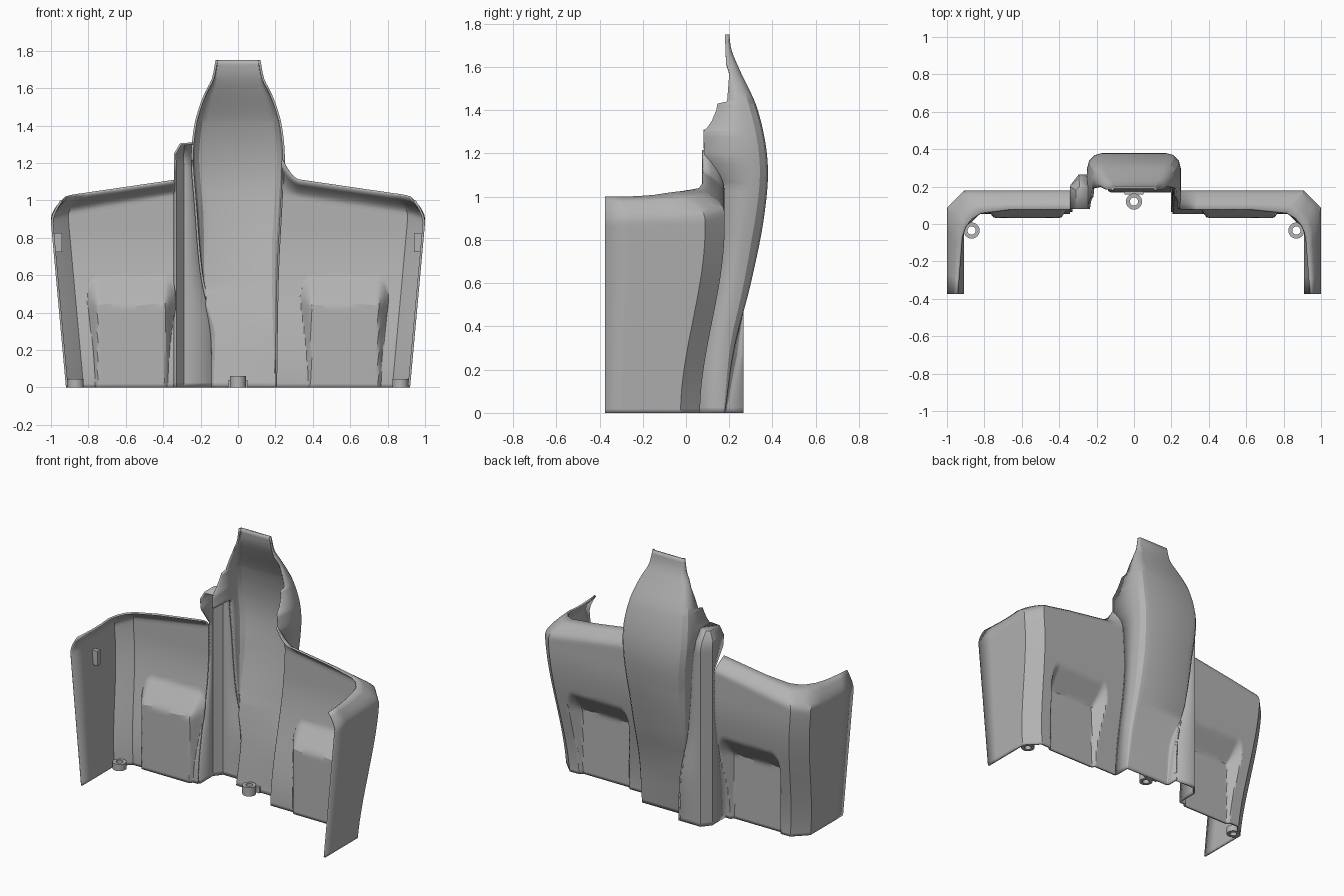
import bpy, bmesh, math
from mathutils import Vector

if "Cube" in bpy.data.objects:
    bpy.data.objects.remove(bpy.data.objects["Cube"])

grey = bpy.data.materials.new("matte_grey")
grey.use_nodes = True
grey.diffuse_color = (0.45, 0.45, 0.45, 1)
grey.node_tree.nodes["Principled BSDF"].inputs["Base Color"].default_value = (0.45, 0.45, 0.45, 1)

SHELL = 0.012


def lerp(a, b, f):
    return a + (b - a) * f


def table(pts, z, smooth=False):
    """Interpolate (z, value) pairs, straight or with cubic tangents."""
    if z <= pts[0][0]:
        return pts[0][1]
    for i in range(len(pts) - 1):
        (z0, a), (z1, b) = pts[i], pts[i + 1]
        if z <= z1:
            t = (z - z0) / (z1 - z0)
            if not smooth:
                return lerp(a, b, t)
            p, q = pts[max(i - 1, 0)], pts[min(i + 2, len(pts) - 1)]
            m0 = (b - p[1]) / (z1 - p[0]) * (z1 - z0)
            m1 = (q[1] - a) / (q[0] - z0) * (z1 - z0)
            return ((2*t**3 - 3*t*t + 1) * a + (t**3 - 2*t*t + t) * m0
                    + (3*t*t - 2*t**3) * b + (t**3 - t*t) * m1)
    return pts[-1][1]


def finish(name, bm, angle=28):
    mesh = bpy.data.meshes.new(name)
    bm.to_mesh(mesh)
    bm.free()
    ob = bpy.data.objects.new(name, mesh)
    bpy.context.collection.objects.link(ob)
    mesh.materials.append(grey)
    bpy.ops.object.select_all(action='DESELECT')
    ob.select_set(True)
    bpy.context.view_layer.objects.active = ob
    bpy.ops.object.shade_smooth_by_angle(angle=math.radians(angle))
    return ob


def loft(name, rows):
    """Skin rows of points (ordered -x to +x, bottom to top) into a thin shell."""
    bm = bmesh.new()
    vs = [[bm.verts.new(p) for p in r] for r in rows]
    for a, b in zip(vs, vs[1:]):
        for i in range(len(a) - 1):
            bm.faces.new((a[i], b[i], b[i + 1], a[i + 1]))
    ob = finish(name, bm)
    mod = ob.modifiers.new("thickness", 'SOLIDIFY')
    mod.thickness = SHELL
    mod.offset = -1
    return ob


# Shared outlines by height
def panel_y(z):
    t = min(z / 0.85, 1)
    return 0.065 + 0.113 * t * t * (3 - 2 * t)


def wall_x(z):
    return 0.92 + 0.08 * min(z / 0.88, 1)


RIGHT_X = [(0, .21), (.6, .22), (1.0, .24), (1.2, .25), (1.3, .247), (1.42, .23),
           (1.52, .2), (1.57, .18), (1.6, .165), (1.65, .14), (1.75, .12)]
LEFT_X = [(0, .13), (.3, .138), (.6, .2), (1.0, .235), (1.2, .25), (1.3, .247)] + RIGHT_X[5:]
BACK_Y = [(0, .18), (.3, .224), (.6, .3), (.9, .36), (1.15, .378),
          (1.4, .332), (1.6, .242), (1.68, .21), (1.75, .2)]
FLANK_Y = [(1.05, .178), (1.18, .085), (1.3, .08), (1.34, .115), (1.4, .14),
           (1.43, .145), (1.44, .19), (1.57, .2), (1.62, .185), (1.75, .18)]
ROUND = [(0, .01), (.4, .05), (.8, .08), (1.4, .07), (1.75, .015)]


def flank_y(z):
    return panel_y(z) if z < 1.05 else table(FLANK_Y, z)


# Side panels: wall, chamfered corner, back panel with a forward pad, sloped top lip
def pad_y(x, z):
    dx = max(0.395 - x, x - 0.745, 0) * 1.5
    dz = max(z - 0.44, 0) * 0.75
    return 0.045 + math.hypot(dx, dz)


def panel_column(part, f, inner, rows):
    def base(z):
        w, y = wall_x(z), panel_y(z)
        if part == "wall":
            return Vector((w, lerp(-0.375, y - 0.09, f), z))
        if part == "corner":
            return Vector((w - 0.09 * f, y - 0.09 * (1 - f), z))
        x = lerp(w - 0.09, inner(z), f)
        return Vector((x, min(y, pad_y(x, z)), z))

    if part == "wall":
        top, lip = lerp(.88, .9, f), Vector((lerp(.95, .925, f), lerp(-.375, -.07, f), 1 + .02 * f**3))
    elif part == "corner":
        top = lerp(.9, .93, f)
        bulge = 0.06 * f * (1 - f)
        lip = Vector((lerp(.925, .82, f) + bulge, lerp(-.07, .06, f) + bulge, lerp(1.02, 1.04, f)))
    else:
        top, x = lerp(.93, 1.03, f), lerp(.82, inner(1.1), f)
        rise = 0.09 * (max(0.34 - x, 0) / 0.09) ** 2
        lip = Vector((x, lerp(.06, .08, min(f * 3, 1)), 1.04 + .07 * min((.82 - x) / .48, 1) + rise))
    col = [base(top * i / rows) for i in range(rows + 1)]
    s = col[-1]
    c = s + Vector((0, 0, 0.4 * (lip.z - s.z)))
    for k in range(1, 6):
        t = k / 5
        col.append(s * (1 - t)**2 + c * 2 * t * (1 - t) + lip * t * t)
    return col


def side_panel(name, side, inner):
    cols = [panel_column("wall", i / 4, inner, 48) for i in range(5)]
    cols += [panel_column("corner", i / 3, inner, 48) for i in range(1, 4)]
    cols += [panel_column("back", i / 70, inner, 48) for i in range(1, 71)]
    if side > 0:
        cols.reverse()
    loft(name, [[(side * p.x, p.y, p.z) for p in row] for row in zip(*cols)])


side_panel("left_panel", 1, lambda z: table(RIGHT_X, z, True) - 0.004)
side_panel("right_panel", -1, lambda z: 0.342)


# Central spine: bowed channel with rounded back corners and scalloped upper edges
def spine_row(z):
    xl, xr = -table(LEFT_X, z, True), table(RIGHT_X, z, True)
    yb, c = table(BACK_Y, z, True), table(ROUND, z)
    yf = flank_y(z)
    yl = 0.265 if z < 1.205 else yf
    cl = max(-c, min(c, (yb - yl) * 0.8))
    cr = min(c, (yb - yf) * 0.8)
    row = [(xl, yl, z)]
    for a in (0, 30, 60, 90):
        s, k = math.sin(math.radians(a)), math.cos(math.radians(a))
        row.append((xl + abs(cl) * (1 - k), yb - cl * (1 - s), z))
    for a in (90, 60, 30, 0):
        s, k = math.sin(math.radians(a)), math.cos(math.radians(a))
        row.append((xr - cr * (1 - k), yb - cr * (1 - s), z))
    return row + [(xr, yf, z)]


heights = sorted({round(i * 0.025, 3) for i in range(71)} | {1.21, 1.31, 1.32, 1.43, 1.44, 1.57, 1.62})
loft("spine", [spine_row(z) for z in heights])

# Straight vertical duct beside the spine, with a closed chamfered top
duct = []
for i in range(49):
    z = i * 0.025
    y = flank_y(z)
    duct.append([(-.342, y, z), (-.342, .205, z), (-.295, .265, z),
                 (-table(LEFT_X, z, True), .265, z)])
duct.append([(-.342, .08, 1.25), (-.342, .2, 1.25), (-.295, .25, 1.25), (-.245, .25, 1.25)])
duct.append([(-.31, .08, 1.305), (-.31, .18, 1.305), (-.29, .2, 1.305), (-.24, .2, 1.305)])
duct.append([(-.24, .08, 1.31), (-.24, .18, 1.31), (-.24, .19, 1.31), (-.24, .2, 1.31)])
loft("duct", duct)


# Screw bosses: open rings along the bottom edge
def boss(name, x, y, height):
    bm = bmesh.new()
    ring = []
    for r, z in ((.043, 0), (.043, height), (.022, height), (.022, 0)):
        ring.append([bm.verts.new((x + r * math.cos(i * math.tau / 24),
                                   y + r * math.sin(i * math.tau / 24), z)) for i in range(24)])
    for k in range(4):
        a, b = ring[k], ring[(k + 1) % 4]
        for i in range(24):
            j = (i + 1) % 24
            bm.faces.new((a[i], a[j], b[j], b[i]))
    finish(name, bm)


def block(name, centre, size):
    bm = bmesh.new()
    bmesh.ops.create_cube(bm, size=1)
    for v in bm.verts:
        v.co = Vector(centre) + Vector([c * s for c, s in zip(v.co, size)])
    return finish(name, bm)


boss("centre_boss", 0, .12, .06)
block("centre_boss_web", (0, .168, .02), (.1, .02, .04))
for side, word in ((1, "left"), (-1, "right")):
    boss(word + "_boss", side * .868, -.035, .045)
    # Snap clip on the inside of the wall
    block(word + "_clip", (side * .962, -.15, .775), (.04, .03, .1))
